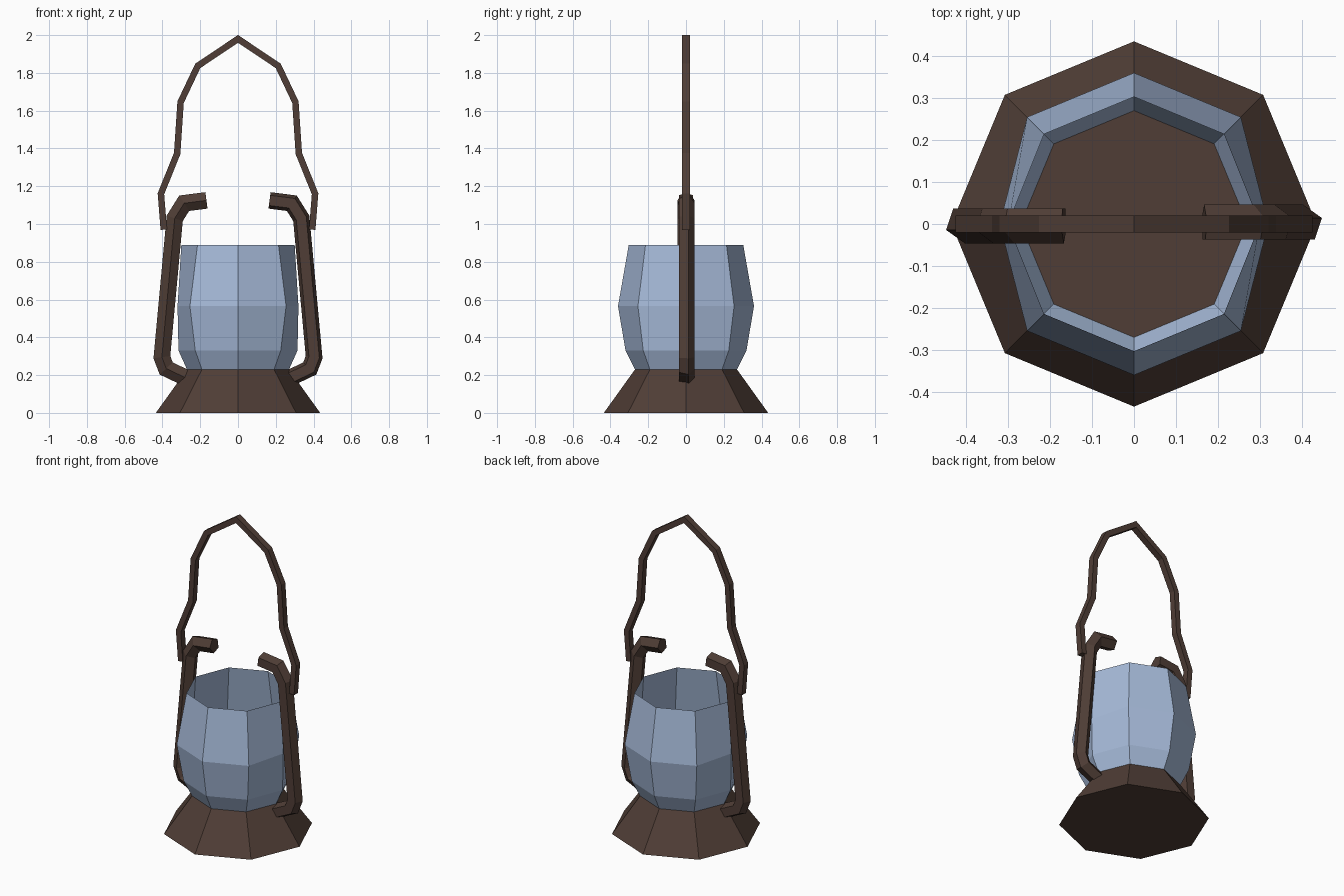
import bpy, bmesh, math
from mathutils import Vector

if "Cube" in bpy.data.objects:
    bpy.data.objects.remove(bpy.data.objects["Cube"])


def material(name, color):
    m = bpy.data.materials.new(name)
    m.diffuse_color = (*color, 1.0)
    m.use_nodes = True
    m.node_tree.nodes["Principled BSDF"].inputs["Base Color"].default_value = m.diffuse_color
    return m


BROWN = material("dark brown metal", (0.080, 0.048, 0.037))
BLUE = material("pale blue glass", (0.38, 0.49, 0.69))


def finish(bm, name, mat, recalc=True):
    if recalc:
        bmesh.ops.recalc_face_normals(bm, faces=bm.faces)
    mesh = bpy.data.meshes.new(name)
    bm.to_mesh(mesh)
    bm.free()
    mesh.materials.append(mat)
    obj = bpy.data.objects.new(name, mesh)
    bpy.context.collection.objects.link(obj)
    return obj


def octagon_stack(name, rings, mat, capped):
    """Stack of octagons; each ring is (z, radius, radius of the +-x corners)."""
    bm = bmesh.new()
    loops = []
    for z, r, rx in rings:
        loop = []
        for i in range(8):
            a = i * math.pi / 4
            rad = rx if i % 4 == 0 else r
            loop.append(bm.verts.new((rad * math.cos(a), rad * math.sin(a), z)))
        loops.append(loop)
    for lo, hi in zip(loops, loops[1:]):
        for i in range(8):
            j = (i + 1) % 8
            bm.faces.new((lo[i], lo[j], hi[j], hi[i]))
    if capped:
        bm.faces.new(loops[0][::-1])
        bm.faces.new(loops[-1])
    return finish(bm, name, mat, recalc=capped)


def sweep(name, path, section, mat):
    """Mitred sweep of a section (in-plane, y) along a path in the xz plane."""
    pts = [Vector(p) for p in path]
    bm = bmesh.new()
    loops = []
    for i, p in enumerate(pts):
        before = (p - pts[i - 1]).normalized() if i else (pts[1] - p).normalized()
        after = (pts[i + 1] - p).normalized() if i < len(pts) - 1 else before
        tangent = (before + after).normalized()
        normal = Vector((-tangent.y, tangent.x)) / tangent.dot(after)
        loops.append([bm.verts.new((p.x + normal.x * a, b, p.y + normal.y * a))
                      for a, b in section])
    n = len(section)
    for lo, hi in zip(loops, loops[1:]):
        for i in range(n):
            j = (i + 1) % n
            bm.faces.new((lo[i], lo[j], hi[j], hi[i]))
    bm.faces.new(loops[0][::-1])
    bm.faces.new(loops[-1])
    return finish(bm, name, mat)


# Flared base and open glass
octagon_stack("base", [(0, 0.435, 0.435), (0.23, 0.27, 0.27)], BROWN, True)
octagon_stack("glass", [(0.23, 0.27, 0.27), (0.33, 0.32, 0.315),
                        (0.565, 0.36, 0.32), (0.89, 0.303, 0.30)], BLUE, False)

# Pentagonal side brackets, the left one turned half way round
R = 0.046
pentagon = [(R * math.cos(math.radians(90 + 72 * k)),
             R * math.sin(math.radians(90 + 72 * k))) for k in range(5)]
bracket = [(0.275, 0.185), (0.38, 0.235), (0.403, 0.295),
           (0.335, 1.03), (0.285, 1.11), (0.167, 1.125)]
sweep("bracket_right", bracket, pentagon, BROWN)
left = sweep("bracket_left", bracket, pentagon, BROWN)
for v in left.data.vertices:
    v.co.x, v.co.y = -v.co.x, -v.co.y

# Carrying handle
side = [(0.393, 0.97), (0.408, 1.16), (0.322, 1.373), (0.304, 1.645), (0.213, 1.837)]
handle = side + [(0, 1.98)] + [(-x, z) for x, z in reversed(side)]
w, d = 0.017, 0.02
sweep("handle", handle, [(-w, -d), (w, -d), (w, d), (-w, d)], BROWN)
